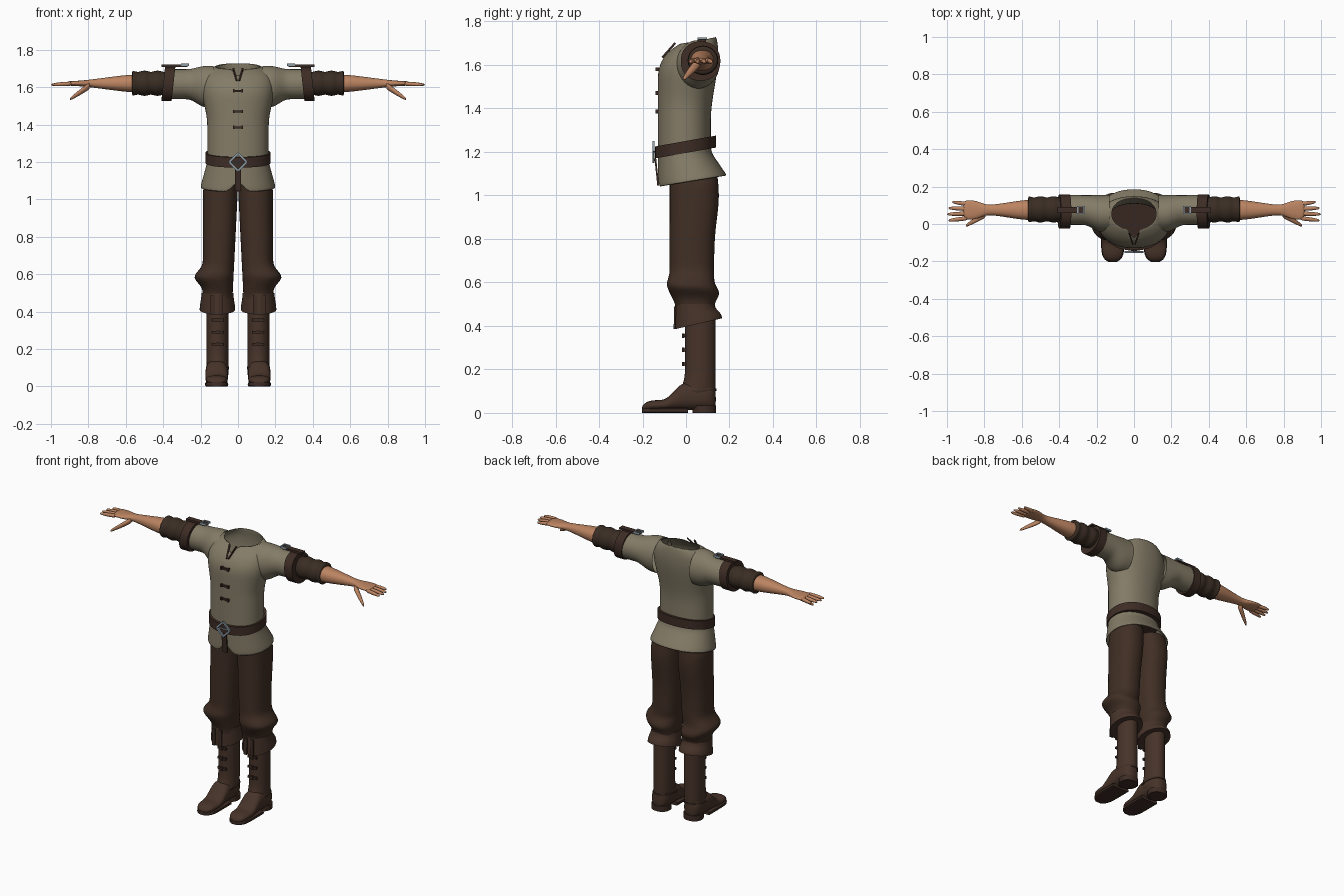
import bpy, bmesh, math
from mathutils import Vector, Matrix

cube = bpy.data.objects.get("Cube")
if cube:
    bpy.data.objects.remove(cube, do_unlink=True)


def material(name, red, green, blue):
    mat = bpy.data.materials.new(name)
    mat.use_nodes = True
    colour = (red, green, blue, 1)
    mat.diffuse_color = colour
    shader = mat.node_tree.nodes["Principled BSDF"]
    shader.inputs["Base Color"].default_value = colour
    shader.inputs["Roughness"].default_value = 0.8
    return mat


KHAKI = material("khaki cloth", .23, .2, .135)
TROUSER = material("brown trousers", .052, .028, .018)
LEATHER = material("brown leather", .062, .033, .022)
STRAP = material("dark leather", .047, .025, .018)
SLEEVE = material("dark sleeve", .042, .026, .017)
SKIN = material("skin", .5, .23, .12)
METAL = material("grey metal", .28, .35, .4)


def ramp(value, low, high):
    """Smooth step from zero at low to one at high."""
    u = min(max((value - low) / (high - low), 0), 1)
    return u * u * (3 - 2 * u)


def bump(value, centre, width):
    return math.exp(-((value - centre) / width) ** 2)


def around(centre, half):
    return centre - half, centre + half


def finish(name, bm, mat, mirror, smooth=0, thickness=0):
    bmesh.ops.recalc_face_normals(bm, faces=bm.faces[:])
    mesh = bpy.data.meshes.new(name)
    bm.to_mesh(mesh)
    bm.free()
    mesh.materials.append(mat)
    mesh.shade_smooth()
    if not smooth:
        mesh.set_sharp_from_angle(angle=math.radians(40))
    obj = bpy.data.objects.new(name, mesh)
    bpy.context.scene.collection.objects.link(obj)
    if mirror:
        obj.modifiers.new("Mirror", 'MIRROR').use_mirror_merge = False
    if thickness:
        obj.modifiers.new("Solidify", 'SOLIDIFY').thickness = thickness
    if smooth:
        subdivision = obj.modifiers.new("Subdivision", 'SUBSURF')
        subdivision.levels = subdivision.render_levels = smooth
    return obj


def tube(name, axis, start, end, shape, mat, steps=12, sides=24, power=2,
         caps=True, mirror=True, smooth=1, thickness=0):
    """Sweep along an axis; shape(t) gives both cross ranges and a tilt."""
    place = {'z': lambda t, a, b: (a, b, t),
             'x': lambda t, a, b: (t, a, b),
             'y': lambda t, a, b: (a, t, b)}[axis]
    bm = bmesh.new()
    rows = []
    for i in range(steps + 1):
        t = start + (end - start) * i / steps
        (a_min, a_max), (b_min, b_max), tilt = shape(t)
        row = []
        for j in range(sides):
            angle = math.tau * j / sides
            c, s = (math.copysign(abs(v) ** (2 / power), v)
                    for v in (math.cos(angle), math.sin(angle)))
            a = (a_min + a_max + (a_max - a_min) * c) / 2
            b = (b_min + b_max + (b_max - b_min) * s) / 2
            row.append(bm.verts.new(place(t + tilt * s, a, b)))
        rows.append(row)
    for lower, upper in zip(rows, rows[1:]):
        for j in range(sides):
            bm.faces.new((lower[j - 1], lower[j], upper[j], upper[j - 1]))
    if caps:
        bm.faces.new(rows[0])
        bm.faces.new(rows[-1])
    return finish(name, bm, mat, mirror, smooth, thickness)


def band(name, axis, start, end, across, along, tilt, mat, mirror=True):
    """Short straight hoop with crisp edges."""
    tube(name, axis, start, end, lambda t: (across, along, tilt), mat,
         steps=1, sides=40, power=2.2, mirror=mirror, smooth=0)


def bar(name, start, end, width, depth, mat, mirror=True):
    """Straight strip between two points."""
    p, q = Vector(start), Vector(end)
    turn = (q - p).to_track_quat('X', 'Z').to_matrix().to_4x4()
    size = Matrix.Diagonal(((q - p).length, depth, width, 1))
    bm = bmesh.new()
    bmesh.ops.create_cube(bm, size=1, matrix=Matrix.Translation((p + q) / 2) @ turn @ size)
    finish(name, bm, mat, mirror)


# Shirt body: flared hem, full chest, shoulders rounding in to the neck
def shirt_shape(z):
    flare = max(0, 1.2 - z)
    shoulder = min(max((z - 1.6) / .115, 0), 1)
    chest = min(max((z - 1.55) / .165, 0), 1)
    half = .165 + .28 * flare + .03 * ramp(z, 1.4, 1.6) - .077 * (1 - math.sqrt(1 - shoulder ** 2))
    front = -.13 + .1 * chest ** 2
    back = .115 + .035 * ramp(z, 1.35, 1.65) + .55 * flare - .01 * shoulder ** 4
    return around(0, half), (front, back), .2 * flare + .015 * shoulder ** 2


shirt = tube("shirt_body", 'z', 1.065, 1.715, shirt_shape, KHAKI, steps=20, sides=32,
             power=2.2, caps=False, mirror=False, thickness=.006)

# Neck slit and hem split, gathered along the front centre line
for vert in shirt.data.vertices:
    p = vert.co
    if abs(p.x) < .005 and p.y < 0:
        if p.z > 1.64:
            p.y, p.z = -.1, 1.64 + (p.z - 1.64) / 10
        elif p.z < 1.12:
            p.z = 1.12 + (p.z - 1.12) / 10

# Neck trim and chest fastenings
bar("neck_trim", (.006, -.108, 1.635), (.025, -.05, 1.7), .008, .008, STRAP)
for z in (1.58, 1.47, 1.385):
    y = -.132
    bar("chest_toggle", (-.026, y, z), (.026, y, z), .012, .012, STRAP, mirror=False)
    bar("toggle_end", (.018, y, z), (.028, y, z), .018, .018, STRAP)


# Short sleeves blending out of the shoulders
def sleeve_shape(x):
    out = ramp(x, .17, .27)
    return (-.045 + .04 * out, .155), (1.49 + .045 * out, 1.715 - .018 * out), 0


tube("short_sleeve", 'x', .13, .385, sleeve_shape, KHAKI, caps=False)
band("sleeve_band", 'x', .345, .4, (-.024, .158), (1.527, 1.708), -.01, STRAP)

# Shoulder tabs with small buckles
bar("shoulder_tab", (.27, .075, 1.714), (.41, .075, 1.714), .012, .034, STRAP)
for y in (.056, .094):
    bar("tab_buckle_side", (.262, y, 1.72), (.305, y, 1.72), .012, .007, METAL)
for x in (.265, .302):
    bar("tab_buckle_end", (x, .056, 1.722), (x, .094, 1.722), .008, .008, METAL)


# Undersleeves with soft folds
def undersleeve_shape(x):
    fold = .004 * math.cos((x - .57) * 90)
    return around(.078, .068 + fold), around(1.621, .065 + fold), 0


tube("undersleeve", 'x', .36, .57, undersleeve_shape, SLEEVE, steps=16)


# Forearm narrowing to the wrist and widening into the palm
def arm_shape(x):
    half = .055 - .028 * ramp(x, .54, .8) + .025 * ramp(x, .78, .86)
    return around(.075, half), around(1.62, .05 - .038 * ramp(x, .5, .92)), 0


tube("forearm_and_palm", 'x', .54, .915, arm_shape, SKIN, power=2.2)

# Four slightly spread fingers
for i in range(4):
    tip = 1 - .007 * (i - 1) ** 2

    def finger_shape(x):
        u = (x - .89) / (tip - .89)
        radius = .012 - .007 * u ** 4
        y = .031 + .025 * i + u * (i - 1.5) * .008
        return around(y, radius), around(1.619 - .006 * u, radius), 0

    tube("finger", 'x', .89, tip, finger_shape, SKIN, steps=6, sides=10)


# Thumb pointing forward and down
def thumb_shape(x):
    u = (x - .79) / .11
    radius = .019 - .012 * u * u
    return around(.055 - .065 * u, radius), around(1.61 - .075 * u, radius), 0


tube("thumb", 'x', .79, .9, thumb_shape, SKIN, steps=6, sides=12)

# Belt, diamond buckle and hanging end
band("belt", 'z', 1.195, 1.25, around(0, .174), (-.142, .138), .025, STRAP, mirror=False)
for z in (1.154, 1.246):
    bar("buckle_edge", (0, -.149, z), (.046, -.149, 1.2), .011, .01, METAL)
bar("buckle_pin", (-.03, -.147, 1.2), (.03, -.147, 1.2), .007, .007, METAL, mirror=False)
bar("belt_end", (0, -.141, 1.17), (0, -.128, 1.045), .008, .034, STRAP, mirror=False)


# Trousers ballooning below the knee
def trouser_shape(z):
    inner = .05 * (1.05 - z)
    outer = .188 + .05 * bump(z, .585, .04) - .25 * max(0, z - 1.05)
    front = -.076 - .016 * bump(z, .59, .03) + .03 * bump(z, .48, .05)
    back = .13 + .022 * bump(z, 1, .15) + .028 * bump(z, .55, .03)
    return (inner, outer), (front, back), 0


tube("trouser_leg", 'z', .45, 1.12, trouser_shape, TROUSER, steps=28, power=2.3)


# Boot shafts and folded tops
def shaft_shape(z):
    return around(.109, .059), (-.005 - .04 * bump(z, .06, .06), .137), 0


def cuff_shape(z):
    drop = ramp(z, .5, .41)
    return around(.11, .085 + .01 * drop), (-.05, .132 + .034 * drop), .025 * drop


tube("boot_shaft", 'z', .04, .47, shaft_shape, LEATHER)
tube("boot_cuff", 'z', .41, .5, cuff_shape, LEATHER, steps=5, smooth=0, sides=40)
for x in (.09, .135):
    bar("cuff_flap", (x, -.05, .49), (x, -.053, .385), .008, .022, STRAP)

# Boot lacing and ankle seam
for z in (.355, .29, .225):
    bar("boot_lace", (.078, -.006, z), (.138, -.006, z), .014, .014, STRAP)
    bar("boot_lace_knot", (.1, -.012, z), (.116, -.012, z), .02, .012, STRAP)
band("ankle_seam", 'z', .092, .104, around(.11, .062), (-.043, .14), .008, STRAP)


# Feet, soles and heels
def foot_round(y):
    return math.sqrt(1 - abs((y + .032) / .175) ** 6)


def foot_shape(y):
    top = .015 + .045 * foot_round(y) + .08 * ramp(y, -.11, 0)
    return around(.114, .06 * foot_round(y)), (.012, top), 0


def sole_shape(y):
    return around(.114, .062 * foot_round(y)), (0, .022), 0


tube("boot_foot", 'y', -.203, .138, foot_shape, LEATHER, steps=20, power=2.4)
tube("boot_sole", 'y', -.203, .01, sole_shape, STRAP, steps=16, power=6, smooth=0)
band("boot_heel", 'z', 0, .035, around(.114, .058), (.03, .139), 0, STRAP)
